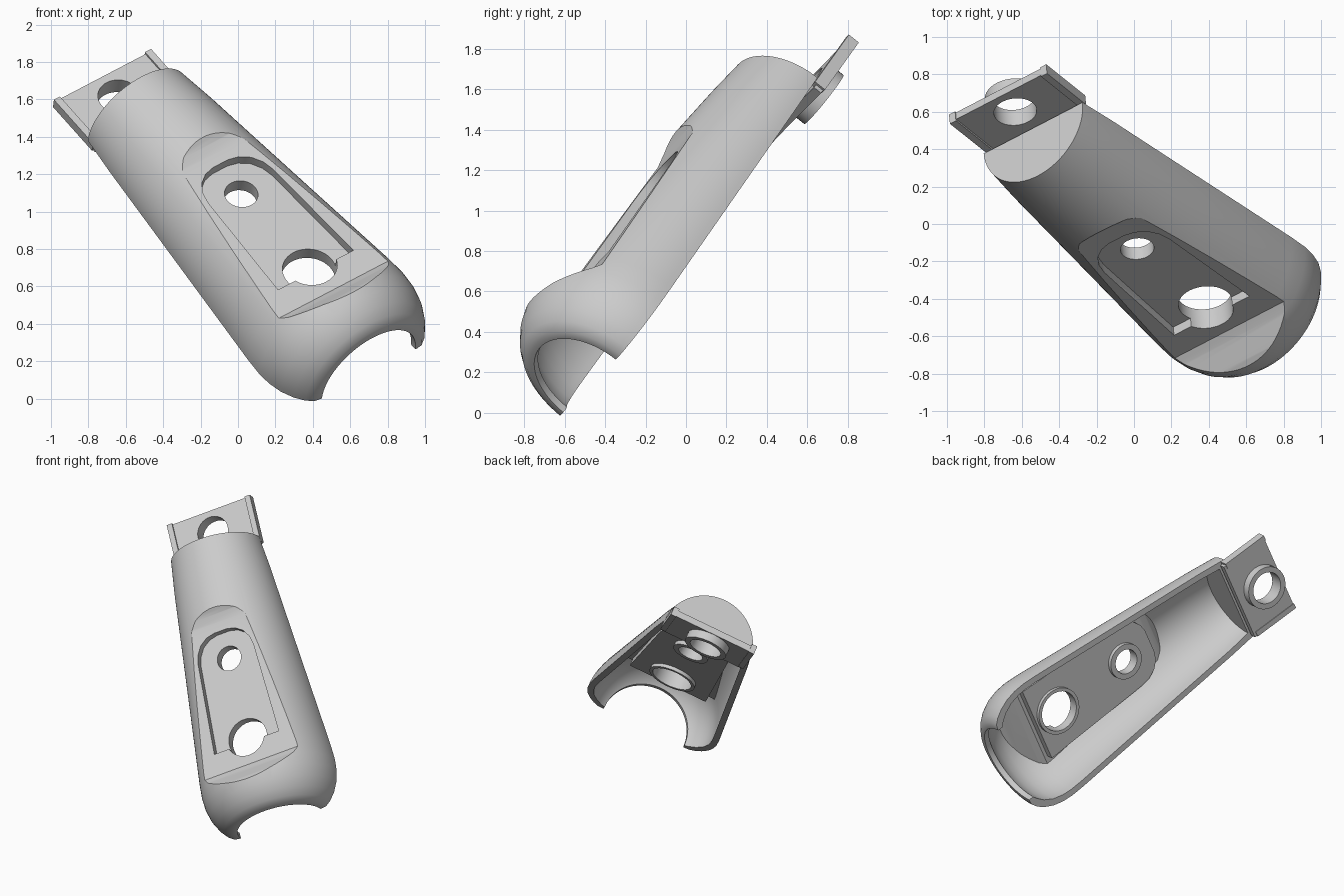
import bpy, bmesh
from math import sin, cos, pi, radians
from mathutils import Vector, Matrix

cube = bpy.data.objects.get("Cube")
if cube:
    bpy.data.objects.remove(cube, do_unlink=True)

grey = bpy.data.materials.new("light grey")
grey.use_nodes = True
grey.diffuse_color = (0.6, 0.6, 0.6, 1)
grey.node_tree.nodes["Principled BSDF"].inputs["Base Color"].default_value = (0.6, 0.6, 0.6, 1)

# Local frame: x across the part, y along its axis, z out of the flat face
along = Vector((-0.588, 0.47, 0.658)).normalized()
across = Vector((0.816, 0.408, 0.408))
across = (across - along * across.dot(along)).normalized()
out = across.cross(along)
frame = Matrix((across, along, out)).transposed().to_4x4()
frame.translation = (0.382, -0.424, 0.686)
BASE = -0.28


def loft(name, rings):
    """Closed solid skinned through rings of equal length."""
    bm = bmesh.new()
    rows = [[bm.verts.new(p) for p in ring] for ring in rings]
    n = len(rows[0])
    for a, b in zip(rows, rows[1:]):
        for i in range(n):
            j = (i + 1) % n
            bm.faces.new((a[i], a[j], b[j], b[i]))
    bm.faces.new(rows[0][::-1])
    bm.faces.new(rows[-1])
    bmesh.ops.recalc_face_normals(bm, faces=bm.faces)
    mesh = bpy.data.meshes.new(name)
    bm.to_mesh(mesh)
    bm.free()
    mesh.materials.append(grey)
    ob = bpy.data.objects.new(name, mesh)
    bpy.context.collection.objects.link(ob)
    return ob


def half_round(name, profile, drop=0.0, segments=48):
    """Half cylinder following (position, radius) pairs."""
    rings = []
    for u, r in profile:
        ring = [(r * cos(pi * i / segments), u, BASE + r * sin(pi * i / segments))
                for i in range(segments + 1)]
        rings.append(ring + [(-r, u, BASE - drop), (r, u, BASE - drop)] if drop else ring)
    return loft(name, rings)


def disc(name, u, r, low, high, segments=40):
    return loft(name, [[(r * cos(2 * pi * i / segments), u + r * sin(2 * pi * i / segments), z)
                        for i in range(segments)] for z in (low, high)])


def slab(name, outline, low, high):
    return loft(name, [[(s, u, z) for s, u in outline] for z in (low, high)])


def box(name, s0, s1, u0, u1, low, high):
    return slab(name, [(s0, u0), (s1, u0), (s1, u1), (s0, u1)], low, high)


def combine(target, tool, operation="DIFFERENCE"):
    mod = target.modifiers.new("cut", "BOOLEAN")
    mod.operation, mod.solver, mod.object = operation, "EXACT", tool
    bpy.ops.object.select_all(action="DESELECT")
    bpy.context.view_layer.objects.active = target
    target.select_set(True)
    bpy.ops.object.modifier_apply(modifier=mod.name)
    bpy.data.objects.remove(tool, do_unlink=True)


def trough(offset):
    """Cutter with eased ends that flattens the top of the half cylinder."""
    profile = [(-0.21, 0.055), (0.88, 0.055), (0.94, 0.075), (1.06, 0.16), (1.06, 0.6),
               (-0.42, 0.6), (-0.42, 0.24), (-0.34, 0.18), (-0.25, 0.085)]
    return loft("trough_cutter", [[(s, u, n + offset) for u, n in profile] for s in (-0.7, 0.7)])


def panel(grow, low, high):
    """Arch-topped prism for the recessed panel."""
    right = [(0.25, -0.05), (0.215, 0.63), (0.2, 0.7), (0.165, 0.76), (0.11, 0.8), (0.05, 0.815)]
    right = [(s + grow, u + (grow if u > 0 else -3 * grow)) for s, u in right]
    return slab("panel_prism", right + [(-s, u) for s, u in reversed(right)], low, high)


# Shell: half cylinder with a domed lower end
shell = half_round("shell", [(-0.575, 0.32), (-0.57, 0.355), (-0.54, 0.395), (-0.49, 0.435),
                             (-0.42, 0.47), (-0.34, 0.49), (-0.26, 0.496), (-0.15, 0.49),
                             (0.6, 0.42), (1.3, 0.355), (1.53, 0.328)])
combine(shell, trough(0))
combine(shell, panel(0, 0.0, 0.3))

# Hollow inside, keeping material under the flat and the panel
core = half_round("core", [(-0.8, 0.31), (-0.535, 0.31), (-0.52, 0.335), (-0.47, 0.385),
                           (-0.4, 0.425), (-0.32, 0.445), (-0.25, 0.45), (-0.15, 0.445),
                           (0.6, 0.375), (1.3, 0.31), (1.47, 0.285)], drop=0.2)
combine(core, trough(-0.05))
combine(core, panel(0.045, -0.05, 0.3))
combine(shell, core)

# Mounting tab with low side ridges
tab = slab("tab", [(-0.31, 1.48), (0.315, 1.48), (0.33, 1.85), (-0.315, 1.85)], -0.34, -0.295)
for side in (-0.295, 0.31):
    combine(tab, box("ridge", side - 0.02, side + 0.02, 1.5, 1.855, -0.345, -0.282), "UNION")
parts = [shell, tab]

# Bosses behind each hole, then the holes themselves
holes = [("large_hole_boss", shell, 0.0, 0.145, 0.17, -0.075, -0.02),
         ("small_hole_boss", shell, 0.62, 0.09, 0.13, -0.08, -0.02),
         ("tab_hole_boss", tab, 1.69, 0.115, 0.155, -0.4, -0.31)]
for name, host, u, inner, outer, low, high in holes:
    boss = disc(name, u, outer, low, high)
    for ob in (boss, host):
        combine(ob, disc("hole_cutter", u, inner, -0.6, 0.4))
    parts.append(boss)

# Place in the tilted pose and smooth
for ob in parts:
    ob.matrix_world = frame
    bpy.ops.object.select_all(action="DESELECT")
    bpy.context.view_layer.objects.active = ob
    ob.select_set(True)
    bpy.ops.object.shade_smooth_by_angle(angle=radians(32))
